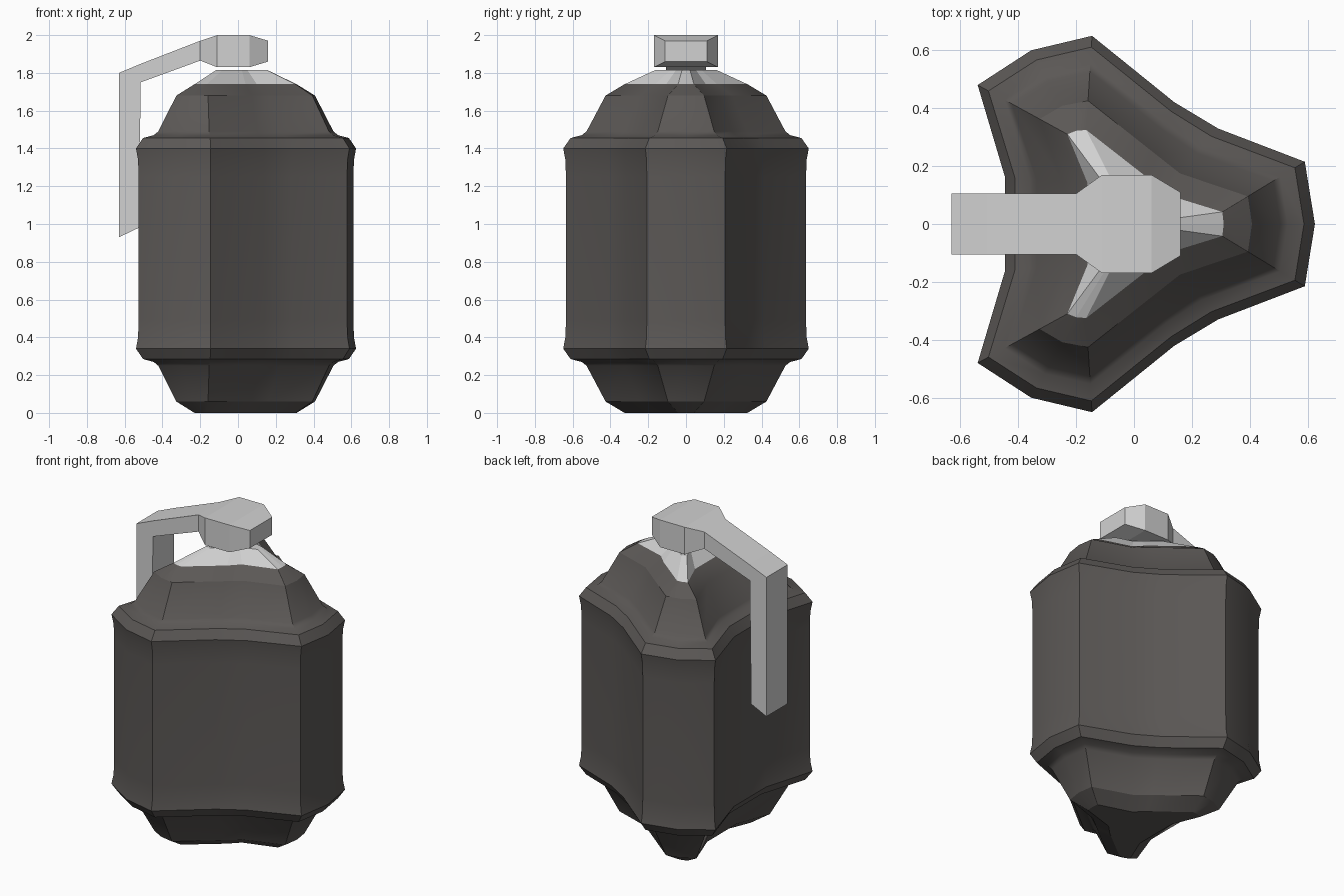
import bpy, bmesh
from math import radians

cube = bpy.data.objects.get("Cube")
if cube:
    bpy.data.objects.remove(cube)


def material(name, colour):
    m = bpy.data.materials.new(name)
    m.diffuse_color = (*colour, 1)
    m.use_nodes = True
    bsdf = m.node_tree.nodes["Principled BSDF"]
    bsdf.inputs["Base Color"].default_value = (*colour, 1)
    bsdf.inputs["Roughness"].default_value = 0.7
    return m


def loft(name, rings, mat, smooth=None):
    """Skin a stack of closed rings and cap both ends."""
    bm = bmesh.new()
    loops = [[bm.verts.new(p) for p in ring] for ring in rings]
    n = len(loops[0])
    for a, b in zip(loops, loops[1:]):
        for i in range(n):
            j = (i + 1) % n
            bm.faces.new((a[i], a[j], b[j], b[i]))
    bm.faces.new(loops[0][::-1])
    bm.faces.new(loops[-1])
    bmesh.ops.remove_doubles(bm, verts=bm.verts, dist=0.0005)
    bmesh.ops.recalc_face_normals(bm, faces=bm.faces)
    mesh = bpy.data.meshes.new(name)
    bm.to_mesh(mesh)
    bm.free()
    mesh.materials.append(mat)
    obj = bpy.data.objects.new(name, mesh)
    bpy.context.collection.objects.link(obj)
    if smooth:
        bpy.ops.object.select_all(action='DESELECT')
        obj.select_set(True)
        bpy.context.view_layer.objects.active = obj
        bpy.ops.object.shade_smooth_by_angle(angle=radians(smooth))
    return obj


dark = material("dark grey shell", (0.105, 0.097, 0.092))
light = material("light grey metal", (0.64, 0.64, 0.64))

# Three-lobed cross-section: half outlines at full width and fully inset
outer = [(0.625, 0), (0.59, 0.215), (0.29, 0.33), (0.14, 0.42), (-0.145, 0.65),
         (-0.355, 0.60), (-0.54, 0.48), (-0.445, 0.16)]
inner = [(0.31, 0), (0.305, 0.042), (0.10, 0.105), (0.04, 0.165), (-0.165, 0.325),
         (-0.20, 0.322), (-0.23, 0.31), (-0.16, 0.14)]


def lobed_ring(inset, z, scale=1.0):
    half = [((a[0] + (b[0] - a[0]) * inset) * scale,
             (a[1] + (b[1] - a[1]) * inset) * scale)
            for a, b in zip(outer, inner)]
    mirrored = [(x, -y) for x, y in reversed(half[1:])]
    return [(x, y, z) for x, y in half + mirrored]


# Body: one half profile of (inset, height), mirrored about the middle
middle = 0.87
profile = [(0.045, 0.38), (0.035, 0.47), (0.0, 0.53), (0.12, 0.585),
           (0.30, 0.60), (0.38, 0.62), (0.69, 0.81), (1.0, 0.87)]
levels = [(t, middle - h) for t, h in reversed(profile)]
levels += [(t, middle + h) for t, h in profile]
loft("body_shell", [lobed_ring(t, z) for t, z in levels], dark, 30)

# Pale tapered cap on top of the body
loft("top_cap", [lobed_ring(1, 1.74), lobed_ring(1, 1.815, 0.5)], light)

# Lever: sections of (outer x, outer z, inner x, inner z, half width)
sections = [(0.16, 1.97, 0.16, 1.86, 0.11),
            (0.06, 2.0, 0.06, 1.83, 0.17),
            (-0.11, 2.0, -0.11, 1.83, 0.17),
            (-0.20, 1.97, -0.20, 1.865, 0.105),
            (-0.51, 1.85, -0.515, 1.75, 0.105),
            (-0.63, 1.80, -0.515, 1.75, 0.105),
            (-0.63, 0.93, -0.525, 0.98, 0.105)]


def lever_ring(xo, zo, xi, zi, w):
    return [(xo, -w, zo), (xo, w, zo), (xi, w, zi), (xi, -w, zi)]


# Collapsed faces at the inner bend are skipped by merging the shared edge
loft("safety_lever", [lever_ring(*s) for s in sections], light)
